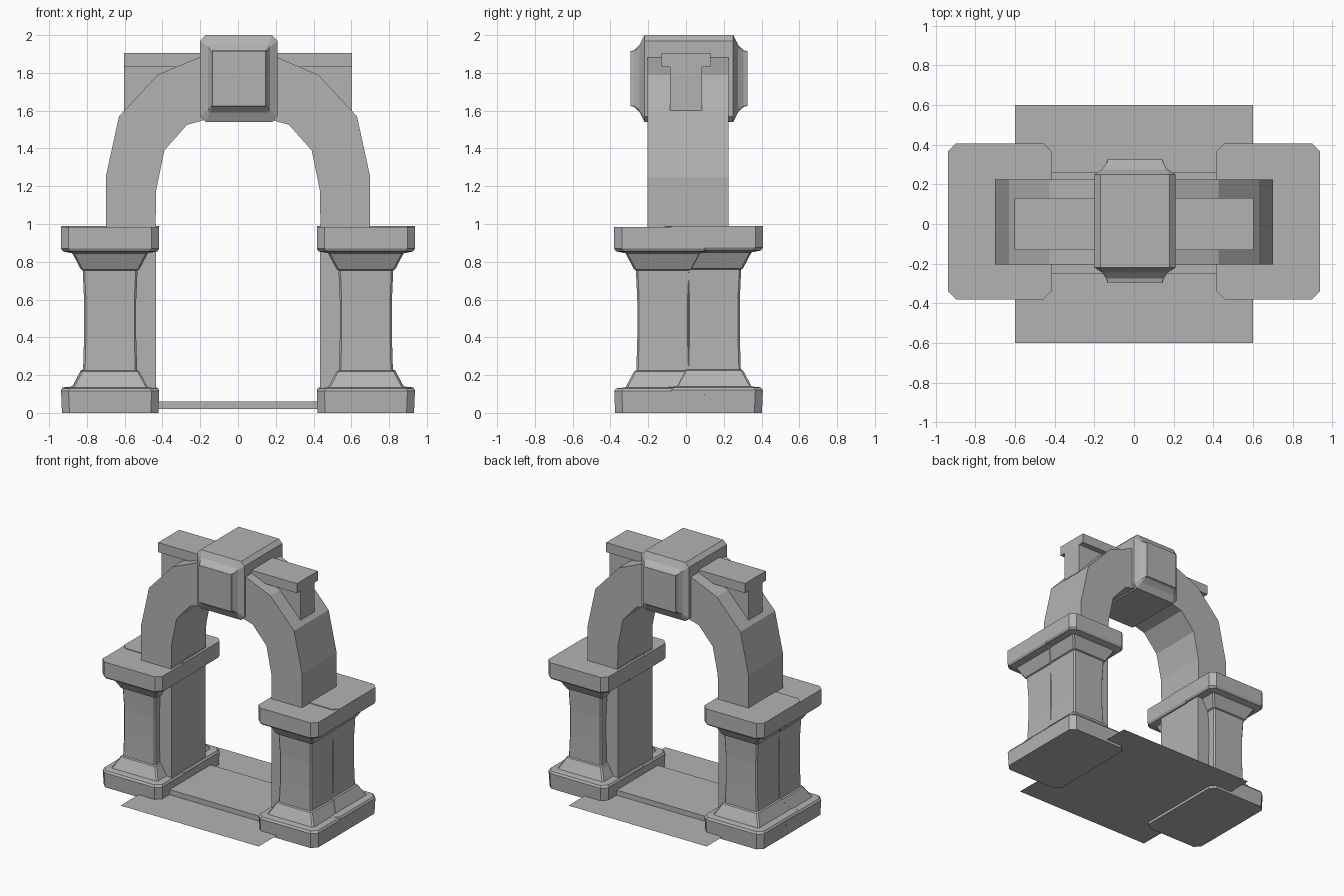
import bpy, bmesh

cube = bpy.data.objects.get("Cube")
if cube:
    bpy.data.objects.remove(cube)

stone = bpy.data.materials.new("grey_stone")
stone.use_nodes = True
GREY = (0.45, 0.45, 0.45, 1)
stone.diffuse_color = GREY
stone.node_tree.nodes["Principled BSDF"].inputs["Base Color"].default_value = GREY


def finish(name, bm):
    bmesh.ops.recalc_face_normals(bm, faces=bm.faces)
    mesh = bpy.data.meshes.new(name)
    bm.to_mesh(mesh)
    bm.free()
    mesh.materials.append(stone)
    obj = bpy.data.objects.new(name, mesh)
    bpy.context.collection.objects.link(obj)
    return obj


def octagon(hx, hy, cut):
    """Rectangle with chamfered corners."""
    return [(hx, -hy + cut), (hx, hy - cut), (hx - cut, hy), (-hx + cut, hy),
            (-hx, hy - cut), (-hx, -hy + cut), (-hx + cut, -hy), (hx - cut, -hy)]


def loft(name, rings):
    """Skin a list of equal-length point rings and cap the ends."""
    bm = bmesh.new()
    loops = [[bm.verts.new(p) for p in ring] for ring in rings]
    for a, b in zip(loops, loops[1:]):
        for i in range(len(a)):
            j = (i + 1) % len(a)
            bm.faces.new((a[i], a[j], b[j], b[i]))
    bm.faces.new(loops[0])
    bm.faces.new(loops[-1])
    return finish(name, bm)


def box(name, x0, x1, y0, y1, z0, z1):
    ring = [(x0, y0), (x1, y0), (x1, y1), (x0, y1)]
    return loft(name, [[(x, y, z) for x, y in ring] for z in (z0, z1)])


# Pillars: each is a front and a back moulded block that overlap
# Profile of a block: height, half width, corner chamfer
PILLAR = [(0, .255, .04), (.12, .26, .04), (.135, .25, .04), (.14, .2, .01),
          (.225, .155, .01), (.23, .143, .01), (.4, .138, .01), (.6, .138, .01),
          (.76, .145, .01), (.765, .155, .01), (.85, .2, .01), (.86, .25, .04),
          (.875, .26, .04), (.99, .26, .04)]
for side, sx in (("left", 1), ("right", -1)):
    for place, cy, lift in (("front", -.12, -.005), ("back", .147, 0)):
        cx = sx * .677
        rings = []
        for z, half, cut in PILLAR:
            height = max(0, z + lift)
            rings.append([(cx + x, cy + y, height) for x, y in octagon(half, half, cut)])
        loft(f"{side}_{place}_pillar", rings)
    # Plain leg carrying the arch down to the base
    box(f"{side}_arch_leg", *sorted((sx * .435, sx * .69)), -.205, .22, .1, 1)

# Arch: half outline from springing to crown, mirrored
OUTER = [(.7, .97), (.7, 1.25), (.63, 1.57), (.425, 1.79), (.2, 1.885)]
INNER = [(.437, .97), (.433, 1.18), (.39, 1.39), (.27, 1.525), (.18, 1.55)]
outer = OUTER + [(-x, z) for x, z in reversed(OUTER)]
inner = INNER + [(-x, z) for x, z in reversed(INNER)]
loft("arch", [[(a, -.205, b), (a, .225, b), (c, .225, d), (c, -.205, d)]
              for (a, b), (c, d) in zip(outer, inner)])

# Keystone with a flared raised panel on the front and back
KEY = [(-.295, .14, .145, .002), (-.275, .145, .15, .004), (-.245, .165, .18, .012),
       (-.22, .205, .23, .03), (.25, .205, .23, .03), (.275, .165, .18, .012),
       (.305, .145, .15, .004), (.325, .14, .145, .002)]
loft("keystone", [[(.005 + x, y, 1.77 + z) for x, z in octagon(hx, hz, cut)]
                  for y, hx, hz, cut in KEY])

# T-shaped beam running through the arch
box("beam_top", -.603, .603, -.13, .13, 1.83, 1.905)
box("beam_stem", -.603, .603, -.085, .085, 1.6, 1.83)

# Threshold step and the thin floor sheet
box("threshold", -.5, .5, -.25, .26, .02, .06)
bm = bmesh.new()
bm.faces.new([bm.verts.new((x, y, .02)) for x, y in ((-.6, -.6), (.6, -.6), (.6, .6), (-.6, .6))])
finish("floor_sheet", bm)
